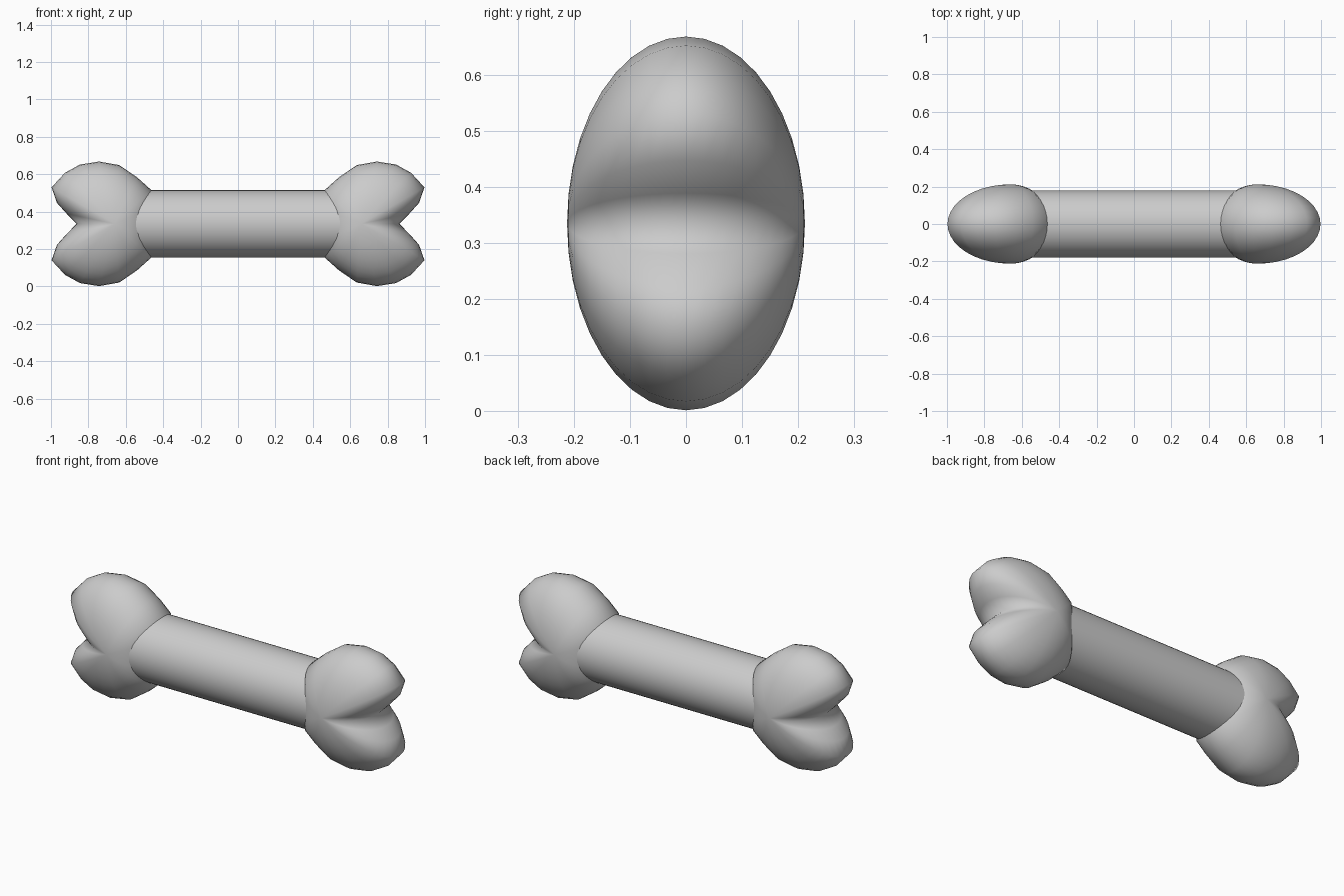
import bpy, bmesh, math

if "Cube" in bpy.data.objects:
    bpy.data.objects.remove(bpy.data.objects["Cube"])

CX, CZ, HALF_W, RINGS = 0.66, 0.335, 0.212, 20

# Upper half of the two-lobed outline (x, height above centre line), notch to shaft side
upper = [(0.863, 0.0), (0.916, 0.054), (0.968, 0.112), (0.997, 0.195), (0.925, 0.273),
         (0.845, 0.317), (0.743, 0.333), (0.635, 0.314), (0.54, 0.249), (0.463, 0.180),
         (0.445, 0.09), (0.44, 0.0)]
outline = upper + [(x, -z) for x, z in reversed(upper[1:-1])]


def knob(name, side):
    """Sphere-like body whose equator follows the two-lobed outline, poles on y."""
    bm = bmesh.new()
    rings = []
    for i in range(1, RINGS):
        a = math.pi * i / RINGS
        s, y = math.sin(a), -HALF_W * math.cos(a)
        rings.append([bm.verts.new((side * (CX + (x - CX) * s), y, CZ + z * s))
                      for x, z in outline])
    n = len(outline)
    for r0, r1 in zip(rings, rings[1:]):
        for j in range(n):
            k = (j + 1) % n
            bm.faces.new((r0[j], r0[k], r1[k], r1[j]))
    for ring, y in ((rings[0], -HALF_W), (rings[-1], HALF_W)):
        pole = bm.verts.new((side * CX, y, CZ))
        for j in range(n):
            bm.faces.new((ring[j], ring[(j + 1) % n], pole))
    bmesh.ops.recalc_face_normals(bm, faces=bm.faces)
    for f in bm.faces:
        f.smooth = True
    me = bpy.data.meshes.new(name)
    bm.to_mesh(me)
    bm.free()
    bpy.context.collection.objects.link(bpy.data.objects.new(name, me))


# Both bone ends
knob("right_knob", 1)
knob("left_knob", -1)

# Round shaft, its caps buried in the knobs
bpy.ops.mesh.primitive_cylinder_add(vertices=48, radius=0.18, depth=1.2,
                                    location=(0, 0, CZ), rotation=(0, math.pi / 2, 0))
shaft = bpy.context.object
shaft.name = "shaft"
bpy.ops.object.shade_smooth_by_angle(angle=math.radians(40))
